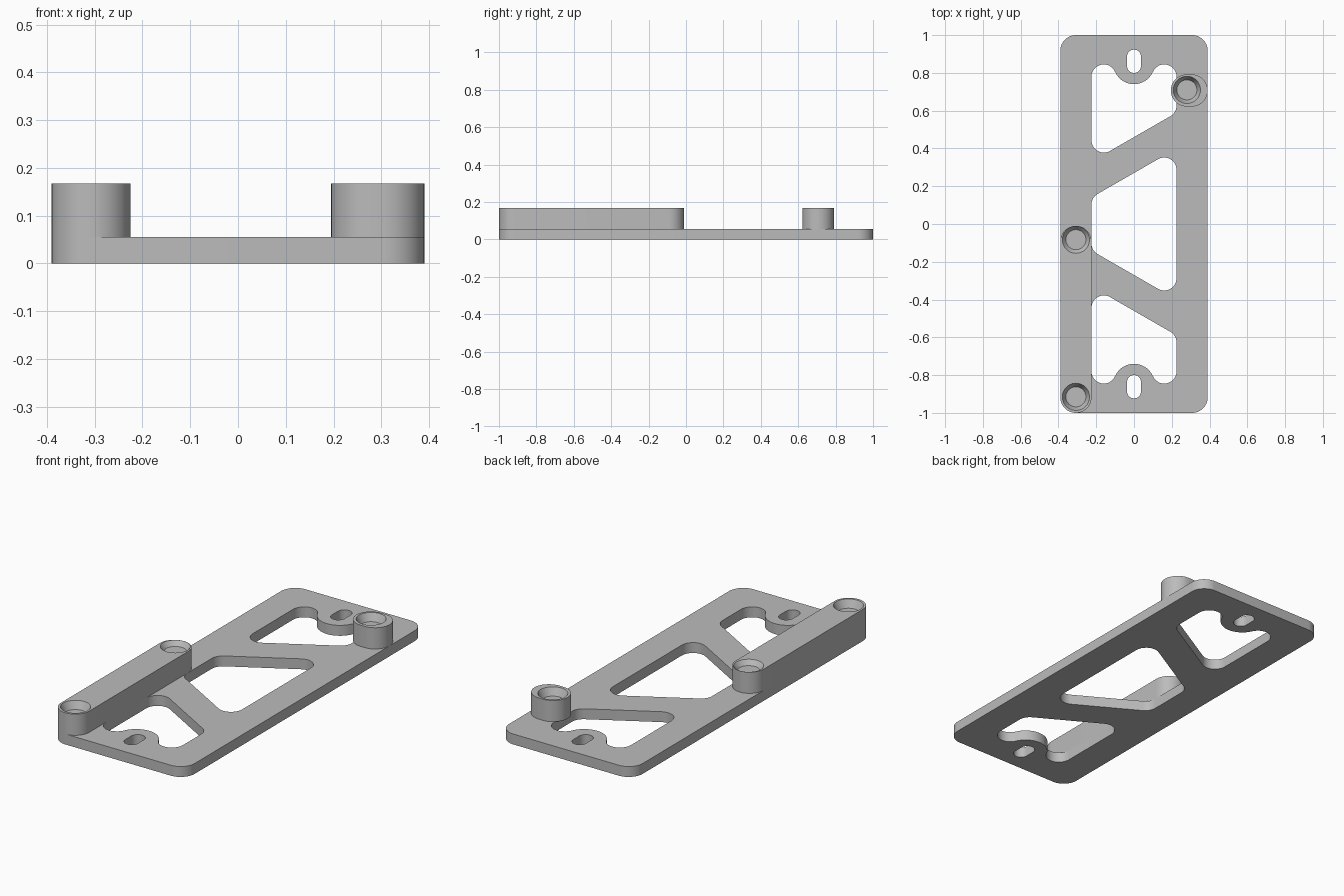
import bpy
import bmesh
from math import radians, cos, sin, atan2, degrees, hypot

old = bpy.data.objects.get("Cube")
if old:
    bpy.data.objects.remove(old, do_unlink=True)

HALF_W, PLATE_TOP, BOSS_TOP = 0.39, 0.055, 0.167
INNER_X, FILLET = 0.225, 0.065
RAIL_R = 0.0825

grey = bpy.data.materials.new("plain grey")
grey.use_nodes = True
colour = (0.5, 0.5, 0.5, 1)
grey.diffuse_color = colour
grey.node_tree.nodes["Principled BSDF"].inputs["Base Color"].default_value = colour


def arc(cx, cy, r, start, end, steps=14):
    angles = [radians(start + (end - start) * i / steps) for i in range(steps + 1)]
    return [(cx + r * cos(a), cy + r * sin(a)) for a in angles]


def rounded_rect(x0, x1, y0, y1, r):
    # tiny inset keeps the ends of half-round slots from coinciding
    r = min(r, (x1 - x0) / 2 - 0.0002, (y1 - y0) / 2 - 0.0002)
    return (arc(x1 - r, y0 + r, r, -90, 0) + arc(x1 - r, y1 - r, r, 0, 90)
            + arc(x0 + r, y1 - r, r, 90, 180) + arc(x0 + r, y0 + r, r, 180, 270))


def mirror_y(points):
    return [(x, -y) for x, y in reversed(points)]


def finish(name, bm):
    bmesh.ops.recalc_face_normals(bm, faces=bm.faces)
    mesh = bpy.data.meshes.new(name)
    bm.to_mesh(mesh)
    bm.free()
    mesh.materials.append(grey)
    obj = bpy.data.objects.new(name, mesh)
    bpy.context.collection.objects.link(obj)
    return obj


def prism(name, points, z0, z1):
    bm = bmesh.new()
    base = bm.faces.new([bm.verts.new((x, y, z0)) for x, y in points])
    top = bmesh.ops.extrude_face_region(bm, geom=[base], use_keep_orig=True)
    for v in top["geom"]:
        if isinstance(v, bmesh.types.BMVert):
            v.co.z = z1
    return finish(name, bm)


def countersink(x, y, depth, r_top=0.072, r_bottom=0.053):
    # tapered cutter that runs a little past the top face
    over = 0.01
    bm = bmesh.new()
    bmesh.ops.create_cone(bm, cap_ends=True, segments=48, radius1=r_bottom,
                          radius2=r_top + (r_top - r_bottom) * over / depth,
                          depth=depth + over)
    bmesh.ops.translate(bm, verts=bm.verts,
                        vec=(x, y, BOSS_TOP + (over - depth) / 2))
    return finish("countersink_cutter", bm)


def activate(obj):
    bpy.ops.object.select_all(action="DESELECT")
    obj.select_set(True)
    bpy.context.view_layer.objects.active = obj


def cut(obj, cutters):
    activate(obj)
    for cutter in cutters:
        mod = obj.modifiers.new("cut", "BOOLEAN")
        mod.operation, mod.solver, mod.object = "DIFFERENCE", "EXACT", cutter
        bpy.ops.object.modifier_apply(modifier=mod.name)
        bpy.data.objects.remove(cutter, do_unlink=True)
    activate(obj)
    bpy.ops.object.shade_smooth_by_angle(angle=radians(30))


# End window: slanted lower edge, and a lobe left around the screw slot
cx = INNER_X - FILLET
shoulder_y, lobe_y = 0.78, 0.85
lobe_r = hypot(cx, lobe_y - shoulder_y) - FILLET
tilt = degrees(atan2(lobe_y - shoulder_y, cx))
end_window = (arc(cx, 0.627, FILLET, -60, 0)
              + arc(cx, shoulder_y, FILLET, 0, 180 - tilt)
              + arc(0, lobe_y, lobe_r, -tilt, tilt - 180, 24)[1:-1]
              + arc(-cx, shoulder_y, FILLET, tilt, 180)
              + arc(-cx, 0.443, FILLET, 180, 300))

# Middle window: a trapezium symmetric front to back
half = arc(cx, 0.287, FILLET, 0, 120) + arc(-cx, 0.103, FILLET, 120, 180)
middle_window = half + mirror_y(half)

slot = rounded_rect(-0.037, 0.037, 0.80, 0.923, 0.037)

# Base plate
plate = prism("base_plate", rounded_rect(-HALF_W, HALF_W, -1, 1, RAIL_R), 0, PLATE_TOP)
holes = [middle_window, end_window, mirror_y(end_window), slot, mirror_y(slot)]
cut(plate, [prism("window_cutter", h, -0.1, 0.1) for h in holes])

# Raised rail with a countersink at each end
rail_x = RAIL_R - HALF_W
rail = prism("side_rail",
             rounded_rect(-HALF_W, -INNER_X, -1, -0.01, RAIL_R), PLATE_TOP, BOSS_TOP)
cut(rail, [countersink(rail_x, -0.915, 0.04), countersink(rail_x, -0.083, 0.025)])

# Single boss that overhangs the rear window slightly
boss = prism("rear_boss",
             rounded_rect(0.195, HALF_W, 0.622, 0.792, 0.085), PLATE_TOP, BOSS_TOP)
cut(boss, [countersink(0.28, 0.71, 0.04)])
